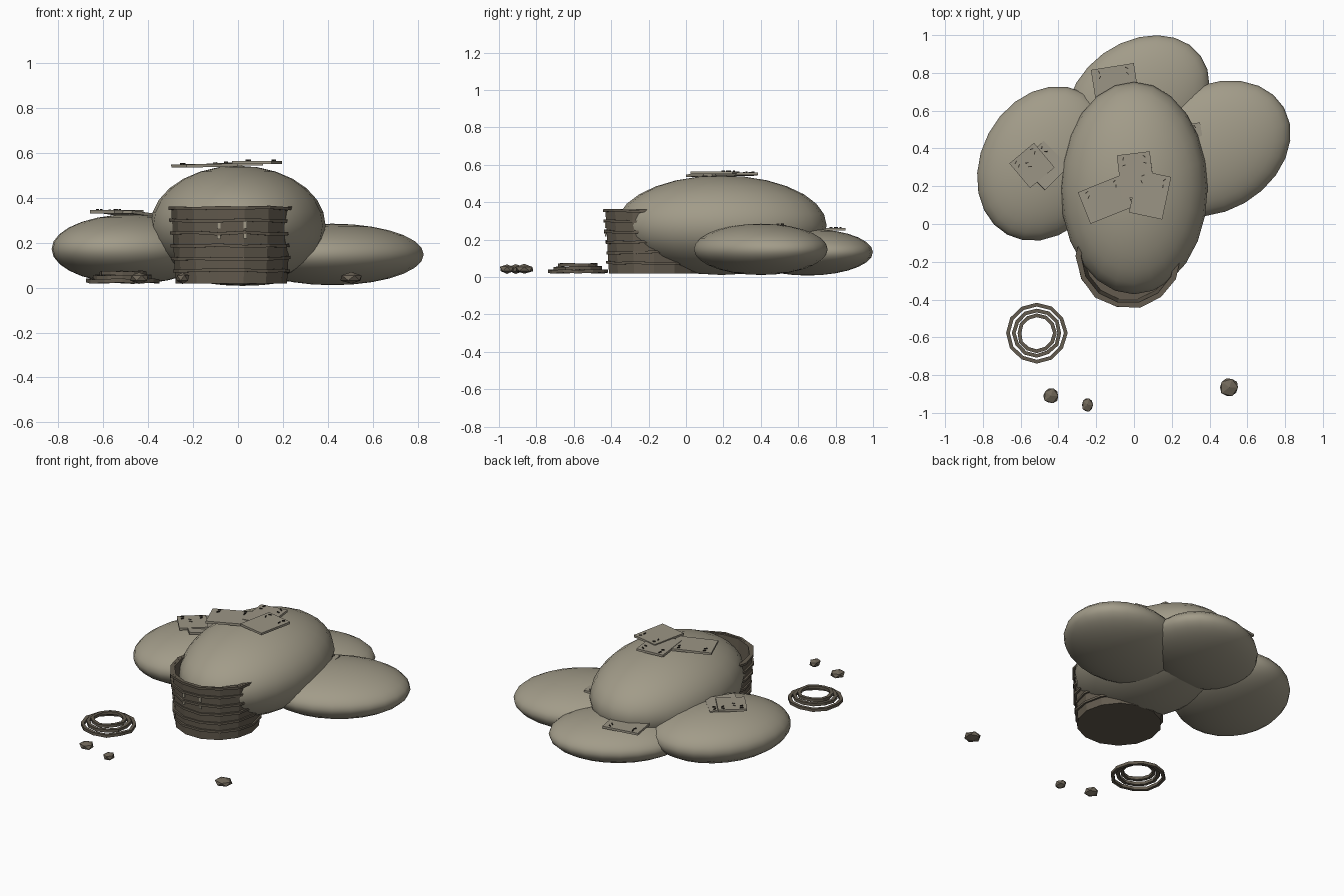
import bpy, bmesh, math, random
from mathutils import Matrix, Vector, Euler

random.seed(4)
cube = bpy.data.objects.get("Cube")
if cube:
    bpy.data.objects.remove(cube, do_unlink=True)


def material(name, rgb):
    m = bpy.data.materials.new(name)
    m.use_nodes = True
    m.diffuse_color = (*rgb, 1)
    m.node_tree.nodes["Principled BSDF"].inputs["Base Color"].default_value = (*rgb, 1)
    return m


SACK = material("pale_sackcloth", (0.36, 0.33, 0.25))
TILE = material("patch_cloth", (0.33, 0.30, 0.235))
WICKER = material("dark_wicker", (0.125, 0.105, 0.077))
STONE = material("brown_stone", (0.16, 0.135, 0.10))
THREAD = material("dark_stitch", (0.04, 0.034, 0.026))


def finish(bm, name, mat, smooth=False):
    bmesh.ops.recalc_face_normals(bm, faces=bm.faces)
    me = bpy.data.meshes.new(name)
    bm.to_mesh(me)
    bm.free()
    me.materials.append(mat)
    for p in me.polygons:
        p.use_smooth = smooth
    ob = bpy.data.objects.new(name, me)
    bpy.context.collection.objects.link(ob)
    return ob


def sack(name, centre, radii, turn):
    bm = bmesh.new()
    bmesh.ops.create_uvsphere(bm, u_segments=24, v_segments=14, radius=1)
    ob = finish(bm, name, SACK, True)
    ob.location, ob.scale = centre, radii
    ob.rotation_euler.z = math.radians(turn)


def lathe(name, profile, sides, centre, mat, closed=False, jitter=0):
    """Revolve (radius, height) points; a closed profile makes a ring."""
    bm = bmesh.new()
    rows = []
    for i in range(sides):
        a = math.tau * i / sides
        dr, dz = random.uniform(-jitter, jitter), random.uniform(-jitter, jitter)
        rows.append([bm.verts.new(((r + dr) * math.cos(a), (r + dr) * math.sin(a), z + dz))
                     for r, z in profile])
    n = len(profile)
    for i in range(sides):
        a, b = rows[i], rows[(i + 1) % sides]
        for j in range(n if closed else n - 1):
            k = (j + 1) % n
            bm.faces.new((a[j], b[j], b[k], a[k]))
    if not closed:
        bm.faces.new([r[0] for r in rows])
        bm.faces.new([r[-1] for r in rows])
    ob = finish(bm, name, mat)
    ob.location = centre
    return ob


def ring(name, radius, z, w, h, sides, centre, jitter=0):
    prof = [(radius - w, z - h), (radius + w, z - h), (radius + w, z + h), (radius - w, z + h)]
    return lathe(name, prof, sides, centre, WICKER, True, jitter)


def box(bm, size, mat4):
    bmesh.ops.create_cube(bm, size=1, matrix=mat4 @ Matrix.Diagonal((*size, 1)))


def patch(name, centre, size, turn, tilt=(0, 0)):
    """Flat square patch with a few loose stitches standing on it."""
    rot = Euler((math.radians(tilt[0]), math.radians(tilt[1]), math.radians(turn)))
    base = Matrix.Translation(centre) @ rot.to_matrix().to_4x4()
    bm = bmesh.new()
    box(bm, (*size, 0.014), base)
    finish(bm, name, TILE)
    bm = bmesh.new()
    for sx in (-1, 1):
        for off in (0.25, 0.4):
            spot = Vector((sx * size[0] * 0.32, size[1] * off, 0.009))
            spin = Matrix.Rotation(random.uniform(0, 3), 4, 'Z')
            box(bm, (0.018, 0.005, 0.008), base @ Matrix.Translation(spot) @ spin)
    finish(bm, name + "_stitches", THREAD)


# Heap of rounded sacks
sack("main_sack", (0, 0.19, 0.277), (0.39, 0.562, 0.266), 0)
sack("left_sack", (0.42, 0.40, 0.148), (0.432, 0.333, 0.137), 30)
sack("right_sack", (-0.47, 0.32, 0.172), (0.427, 0.34, 0.155), 62)
sack("back_sack", (0.02, 0.65, 0.133), (0.411, 0.312, 0.125), 36)

# Patches lying on the sacks
patch("top_patch_side", (-0.15, 0.13, 0.544), (0.245, 0.18), 22, (0, -1))
patch("top_patch_back", (0.01, 0.26, 0.550), (0.176, 0.23), 7, (0, -1))
patch("top_patch_front", (0.085, 0.155, 0.557), (0.18, 0.23), -12)
patch("right_patch_upper", (-0.54, 0.31, 0.338), (0.17, 0.17), 40)
patch("right_patch_lower", (-0.475, 0.31, 0.328), (0.18, 0.19), 45, (0, 6))
patch("back_patch", (-0.10, 0.74, 0.255), (0.23, 0.19), 9)
patch("left_patch", (0.28, 0.44, 0.272), (0.17, 0.17), 10)

# Open tapered basket with woven hoops
SIDES = 14
BASKET = (-0.03, -0.17, 0)
lathe("basket_wall", [(0.248, 0.018), (0.268, 0.36), (0.250, 0.36), (0.232, 0.035)],
      SIDES, BASKET, WICKER)
for i in range(6):
    z = 0.075 + i * 0.056
    ring(f"basket_hoop_{i + 1}", 0.250 + 0.055 * z, z, 0.008, 0.007, SIDES, BASKET, 0.004)

# Narrow gaps between the front staves
bm = bmesh.new()
for x, z, h in ((-0.086, 0.23, 0.025), (-0.086, 0.275, 0.025),
                (0.032, 0.235, 0.03), (0.032, 0.28, 0.035)):
    box(bm, (0.014, 0.008, h), Matrix.Translation((x, -0.428, z)))
finish(bm, "basket_gaps", SACK)

# Coil of rings on the ground
COIL = (-0.515, -0.577, 0)
for i, (r, z) in enumerate(((0.152, 0.03), (0.12, 0.047), (0.094, 0.064))):
    ring(f"coil_ring_{i + 1}", r, z, 0.010, 0.009, 12, COIL, 0.003)

# Scattered stones
for i, (x, y, r, stretch) in enumerate(((-0.44, -0.91, 0.045, 1), (-0.247, -0.957, 0.033, 1.25),
                                        (0.505, -0.865, 0.056, 1))):
    bm = bmesh.new()
    bmesh.ops.create_icosphere(bm, subdivisions=1, radius=r)
    for v in bm.verts:
        v.co *= random.uniform(0.9, 1.06)
    ob = finish(bm, f"stone_{i + 1}", STONE)
    ob.location = (x, y, 0.043)
    ob.scale = (1, stretch, 0.026 / r)
